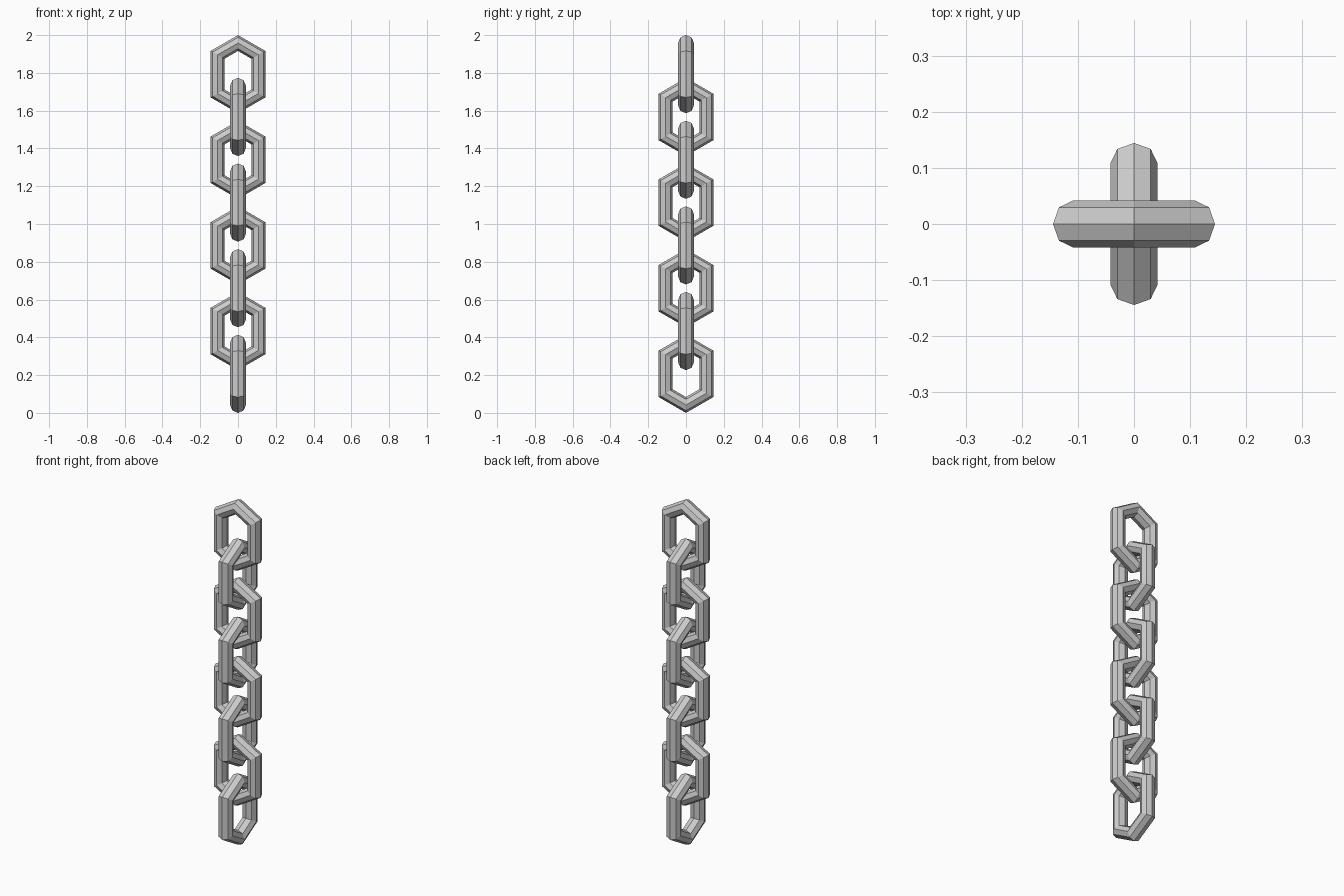
import bpy
from math import copysign

if "Cube" in bpy.data.objects:
    bpy.data.objects.remove(bpy.data.objects["Cube"])

LINKS = 8
MAJOR, MINOR = 0.1247, 0.042   # hexagonal ring radius and bar radius
STRETCH = 0.04                 # each half of the ring is pulled apart by this
HALF = MAJOR + MINOR + STRETCH
PITCH = (2.0 - 2 * HALF) / (LINKS - 1)


def chain_link(name, z, sideways):
    """Six-sided elongated ring with an octagonal bar, standing upright."""
    bpy.ops.mesh.primitive_torus_add(major_segments=6, minor_segments=8,
                                     major_radius=MAJOR, minor_radius=MINOR)
    link = bpy.context.object
    link.name = name
    for v in link.data.vertices:
        x, y, d = v.co
        x += copysign(STRETCH, x)
        v.co = (-d, y, x) if sideways else (y, d, x)
    link.location = (0, 0, z)
    return link


# Links from top to bottom, each turned a quarter from the last
for i in range(LINKS):
    chain_link(f"chain_link_{i + 1}", 2.0 - HALF - i * PITCH, i % 2 == 1)
